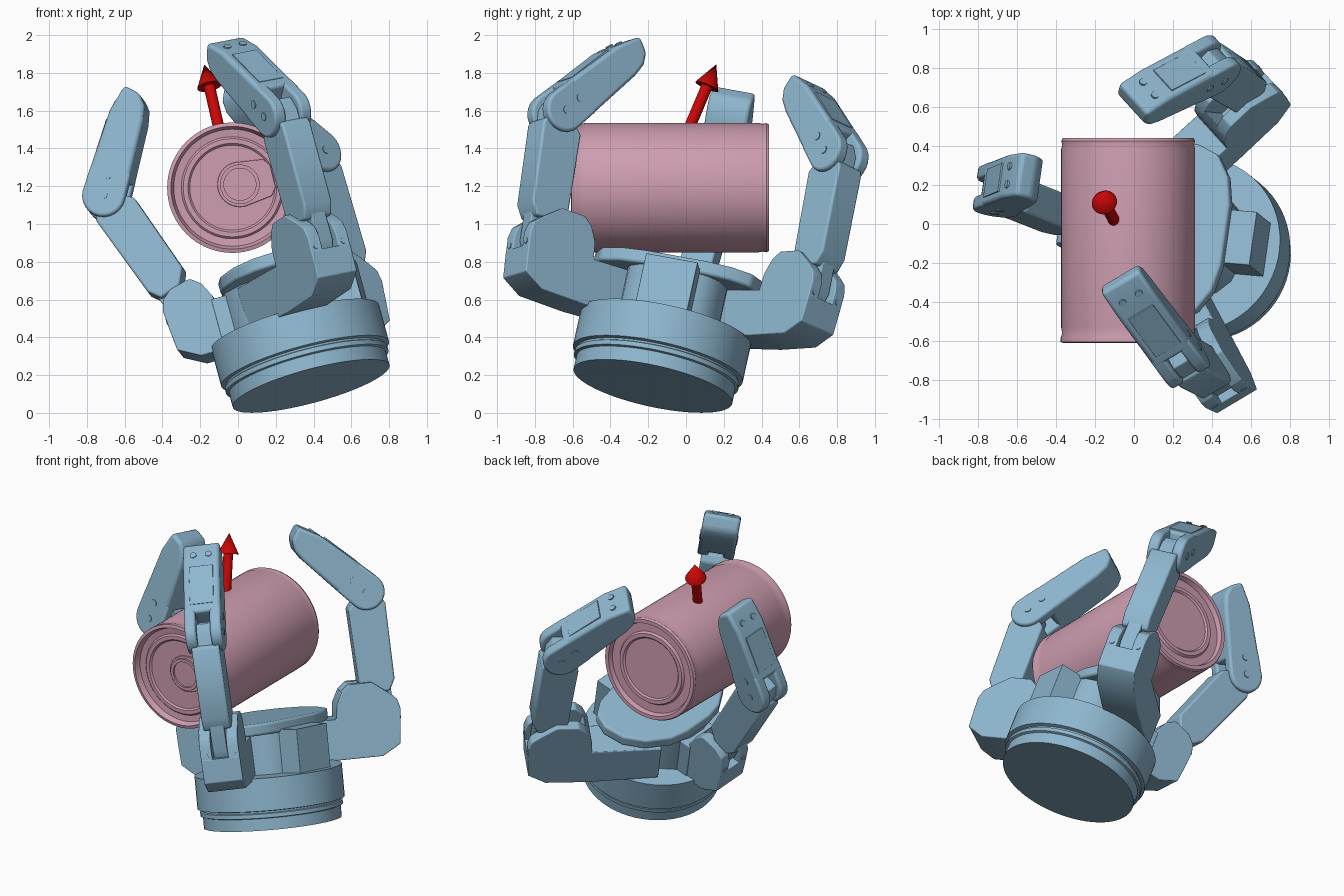
import bpy, bmesh, math
from mathutils import Vector, Matrix

cube = bpy.data.objects.get("Cube")
if cube:
    bpy.data.objects.remove(cube, do_unlink=True)


def material(name, rgb):
    m = bpy.data.materials.new(name)
    m.use_nodes = True
    m.diffuse_color = (*rgb, 1)
    m.node_tree.nodes["Principled BSDF"].inputs["Base Color"].default_value = (*rgb, 1)
    return m


BLUE = material("steel blue", (0.27, 0.47, 0.62))
PINK = material("dusty pink", (0.62, 0.34, 0.44))
RED = material("arrow red", (0.6, 0.002, 0.002))


def finish(name, bm, mat, bevel=0.0):
    bmesh.ops.recalc_face_normals(bm, faces=bm.faces)
    mesh = bpy.data.meshes.new(name)
    bm.to_mesh(mesh)
    bm.free()
    mesh.materials.append(mat)
    ob = bpy.data.objects.new(name, mesh)
    bpy.context.collection.objects.link(ob)
    if bevel:
        mod = ob.modifiers.new("soft edges", "BEVEL")
        mod.width, mod.segments, mod.limit_method = bevel, 3, "ANGLE"
    bpy.ops.object.select_all(action="DESELECT")
    ob.select_set(True)
    bpy.context.view_layer.objects.active = ob
    bpy.ops.object.shade_smooth_by_angle(angle=math.radians(35))
    return ob


def frame(origin, x, y, z):
    m = Matrix((x, y, z)).transposed().to_4x4()
    m.translation = origin
    return m


def prism(name, pts, fr, low, high, bevel=0.006, mat=BLUE):
    """Flat outline in the frame's x-y plane, extruded from low to high."""
    bm = bmesh.new()
    rings = [[bm.verts.new(fr @ Vector((x, y, h))) for x, y in pts] for h in (low, high)]
    bm.faces.new(rings[0])
    bm.faces.new(rings[1])
    for i in range(len(pts)):
        j = (i + 1) % len(pts)
        bm.faces.new((rings[0][i], rings[0][j], rings[1][j], rings[1][i]))
    return finish(name, bm, mat, bevel)


def lathe(name, profile, origin, axis, mat, steps=64):
    """Spin (radius, height) pairs around an axis."""
    bm = bmesh.new()
    verts = [bm.verts.new((r, 0, h)) for r, h in profile]
    edges = [bm.edges.new(p) for p in zip(verts, verts[1:])]
    bmesh.ops.spin(bm, geom=verts + edges, cent=(0, 0, 0), axis=(0, 0, 1),
                   angle=math.tau, steps=steps)
    bmesh.ops.remove_doubles(bm, verts=bm.verts, dist=0.0001)
    turn = Vector((0, 0, 1)).rotation_difference(axis).to_matrix().to_4x4()
    bm.transform(Matrix.Translation(origin) @ turn)
    return finish(name, bm, mat)


def rect(x0, x1, y0, y1):
    return [(x0, y0), (x1, y0), (x1, y1), (x0, y1)]


def half_circle(r):
    """Points round the -x side, from +y to -y."""
    angles = (math.radians(90 + 15 * i) for i in range(13))
    return [(r * math.cos(a), r * math.sin(a)) for a in angles]


# Tilted hand frame: N is the palm normal, E1 points away from the thumb
N = Vector((-0.27, 0.22, 1)).normalized()
BASE = Vector((0.387, -0.175, 0.142))
E1 = Vector((0.99, -0.14, 0))
E1 = (E1 - N * E1.dot(N)).normalized()
E2 = N.cross(E1)
DECK = Vector((0.291, -0.096, 0.454))
palm = frame(DECK, E1, E2, N)

# Wrist disc with two grooves
lathe("wrist_disc", [(0, 0), (0.43, 0), (0.43, 0.075), (0.445, 0.08), (0.445, 0.105),
                     (0.435, 0.11), (0.435, 0.12), (0.46, 0.125), (0.46, 0.33), (0, 0.33)],
      BASE, N, BLUE)

# Palm body, pad and rear block
half = [(0.27, 0.16), (0.24, 0.3), (0.17, 0.41), (0.06, 0.455), (-0.08, 0.44),
        (-0.2, 0.36), (-0.29, 0.22), (-0.315, 0.1)]
outline = half + [(x, -y) for x, y in reversed(half)]
prism("palm_pad", outline, palm, 0.25, 0.325, 0.015)
prism("palm_body", [(x, y * 0.6) for x, y in outline], palm, -0.03, 0.26)
prism("thumb_mount", rect(-0.37, -0.1, -0.13, 0.13), palm, -0.05, 0.24)
prism("rear_block", rect(0.2, 0.405, -0.14, 0.14), palm, -0.03, 0.27, 0.003)


def finger(name, direction, shift, lean, j1, j2, end, inner, top):
    d = (direction - N * direction.dot(N)).normalized()
    origin = DECK + N.cross(d) * shift
    up = (N + N.cross(d) * lean).normalized()
    h = up.cross(d)
    j1, j2, end = Vector(j1), Vector(j2), Vector(end)

    def local(p, along):
        # frame with x along a link, y to the outside of the hand, z on the hinge
        a = d * along.x + up * along.y
        b = d * along.y - up * along.x
        return frame(origin + d * p.x + up * p.y, a, b, h)

    # Knuckle: solid arm below, two cheeks above
    hinge = frame(origin + d * j1.x + up * j1.y, d, up, h)
    root = 0.04 - j1.x
    floor = [(root, -0.235), (-0.3, -0.265), (-0.03, -0.265), (0.085, -0.2)]
    shoulder = [(inner - 0.05, top - 0.04), (inner - 0.09, top - 0.12),
                (inner - 0.1, -0.01), (root, 0.01)]
    crown = [(0.105, 0.02), (0.09, 0.08), (0.04, 0.125), (-0.06, top), (inner, top)]
    prism(name + "_arm", floor + [(0.1, -0.05), (inner, -0.05)] + shoulder, hinge, -0.122, 0.122)
    for side, lo, hi in (("left", 0.05, 0.122), ("right", -0.122, -0.05)):
        prism(f"{name}_cheek_{side}", floor + crown + shoulder, hinge, lo, hi)
        mid = (lo + hi) / 2
        lathe(f"{name}_knuckle_bolt_{side}",
              [(0, -0.01), (0.016, -0.01), (0.016, 0.004), (0, 0.004)],
              hinge @ Vector((0.1, -0.03, mid)), d, BLUE, 12)

    # Middle link: narrow tongue with a wide housing
    vec = j2 - j1
    length = vec.length
    mid = local(j1, vec / length)
    prism(name + "_tongue", [(-0.06, -0.04), (0, -0.07), (length, -0.07), (length + 0.07, -0.03),
                             (length + 0.07, 0.05), (length, 0.085), (0, 0.07), (-0.06, 0.04)],
          mid, -0.045, 0.045)
    prism(name + "_middle", [(0.13, -0.06), (0.2, -0.125), (length - 0.1, -0.125),
                             (length - 0.06, -0.09), (length - 0.06, 0.095),
                             (length - 0.09, 0.11), (0.2, 0.1), (0.13, 0.06)],
          mid, -0.087, 0.087, 0.012)

    # Fingertip: forked root, tapered body and outer cover
    vec = end - j2
    length = vec.length
    tip = local(j2, vec / length)
    prism(name + "_tip", [(0.1, 0.108), (0.1, -0.115), (length - 0.15, -0.113),
                          (length - 0.07, -0.1), (length - 0.015, -0.06), (length, -0.01),
                          (length + 0.01, 0.03), (length - 0.13, 0.075)],
          tip, -0.115, 0.115, 0.02)
    for side, lo, hi in (("left", 0.045, 0.115), ("right", -0.115, -0.045)):
        prism(f"{name}_tip_fork_{side}", half_circle(0.115) + [(0.15, -0.115), (0.15, 0.103)],
              tip, lo, hi, 0.015)
        outside = hi if hi > 0.1 else lo
        for x in (0, 0.11):
            lathe(f"{name}_pin_{side}", [(0, -0.005), (0.022, -0.005), (0.022, 0.005), (0, 0.005)],
                  tip @ Vector((x, 0, outside)), h, BLUE, 16)
        lathe(f"{name}_tip_screw_{side}", [(0, -0.02), (0.02, -0.02), (0.02, 0.01), (0, 0.01)],
              tip @ Vector((length - 0.09, 0.06, (lo + hi) / 2 * 0.6)),
              (tip.to_3x3() @ Vector((0.15, 1, 0))).normalized(), BLUE, 12)
    prism(name + "_tip_cover", [(0.16, 0.09), (length - 0.18, 0.07),
                                (length - 0.18, 0.088), (0.16, 0.106)],
          tip, -0.075, 0.075, 0.002)


finger("thumb", -E1, 0, 0, (0.53, 0.23), (0.78, 0.95), (0.5, 1.465), -0.08, 0.15)
finger("front_finger", Vector((0.444, -0.842, 0.305)), -0.165, -0.04,
       (0.79, 0.235), (0.82, 0.962), (0.455, 1.463), -0.2, 0.2)
finger("back_finger", Vector((0.725, 0.683, 0.045)), 0.275, 0,
       (0.775, 0.25), (0.735, 1.015), (0.335, 1.435), -0.2, 0.2)

# Drink can lying along y, with stepped lids
CAN = Vector((-0.03, 0.44, 1.192))
FRONT = Vector((0, -1, 0))
lathe("can", [(0, 0.025), (0.2, 0.025), (0.21, 0.015), (0.235, 0.015), (0.245, 0.03),
              (0.3, 0.03), (0.31, 0), (0.335, 0), (0.342, 0.015), (0.338, 0.035),
              (0.343, 0.06), (0.343, 0.97), (0.338, 1.0), (0.345, 1.02), (0.345, 1.045),
              (0.325, 1.05), (0.31, 1.015), (0.27, 1.01), (0.26, 1.02), (0.235, 1.02),
              (0.225, 1.01), (0, 1.01)], CAN, FRONT, PINK, 72)

# Pull tab: rounded plate with a raised ring
lid = frame(Vector((0.01, -0.57, 1.21)), Vector((0.97, 0, 0.24)), Vector((-0.24, 0, 0.97)), FRONT)
prism("tab_plate", half_circle(0.12) + [(0.15, -0.1), (0.18, -0.06), (0.18, 0.06), (0.15, 0.1)],
      lid, -0.005, 0.012, 0.004, PINK)
lathe("tab_ring", [(0.085, 0), (0.085, 0.025), (0.105, 0.025), (0.105, 0), (0.085, 0)],
      lid.translation, FRONT, PINK, 40)

# Direction arrow
TIP = Vector((-0.178, 0.16, 1.845))
AIM = Vector((-0.075, 0.14, 0.33)).normalized()
lathe("arrow", [(0, -0.5), (0.03, -0.5), (0.03, -0.13), (0.066, -0.13), (0, 0)],
      TIP, AIM, RED, 32)
